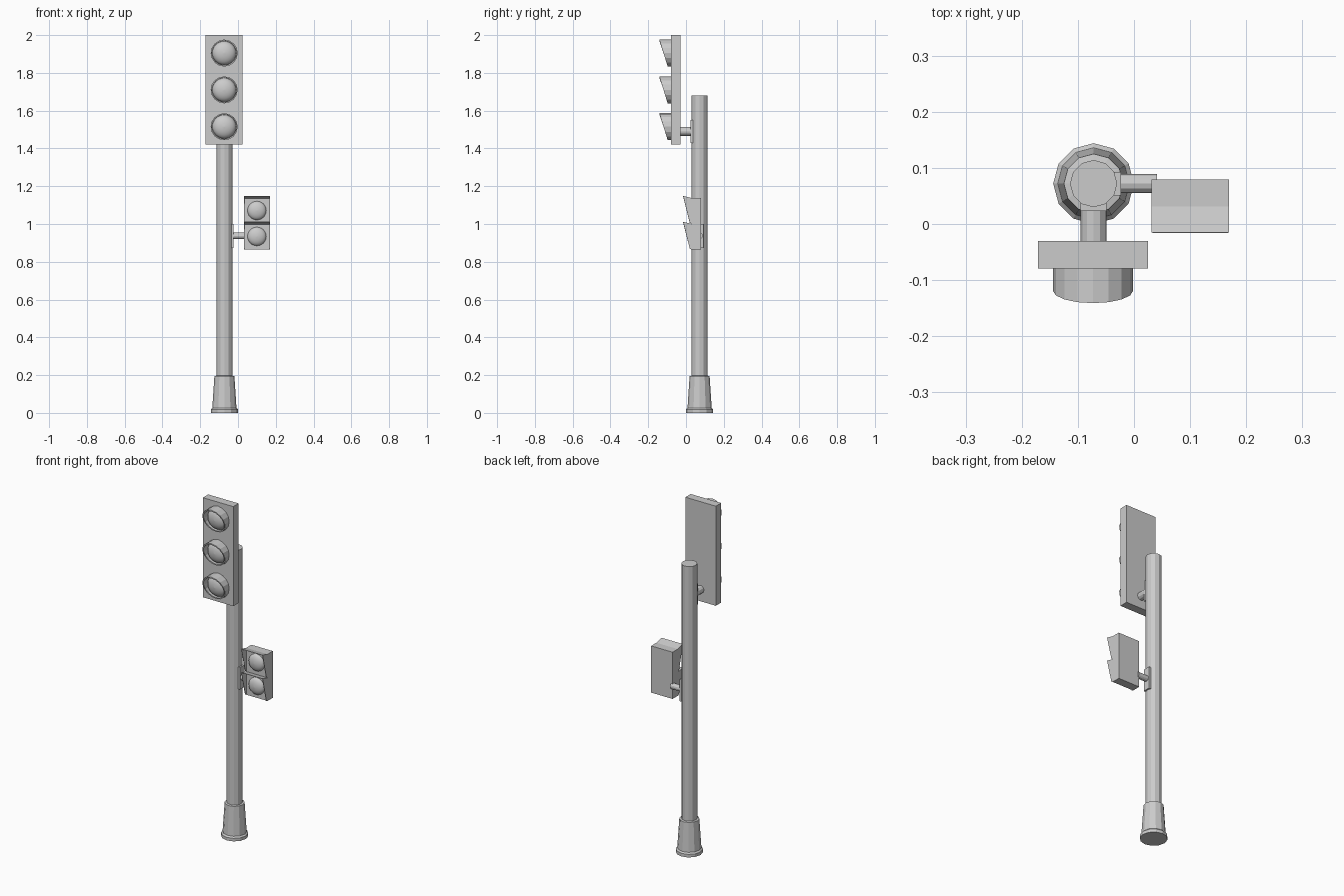
import bpy, bmesh
from math import pi, sin, cos

if "Cube" in bpy.data.objects:
    bpy.data.objects.remove(bpy.data.objects["Cube"])

PX, PY = -0.072, 0.072          # pole axis


def make(name, verts, faces):
    me = bpy.data.meshes.new(name)
    me.from_pydata(verts, [], faces)
    bm = bmesh.new()
    bm.from_mesh(me)
    bmesh.ops.recalc_face_normals(bm, faces=bm.faces)
    bm.to_mesh(me)
    bm.free()
    ob = bpy.data.objects.new(name, me)
    bpy.context.collection.objects.link(ob)
    return ob


def box(name, x, y, z):
    v = [(a, b, c) for a in x for b in y for c in z]
    f = [(0, 1, 3, 2), (4, 6, 7, 5), (0, 4, 5, 1), (2, 3, 7, 6), (0, 2, 6, 4), (1, 5, 7, 3)]
    return make(name, v, f)


def lathe(name, profile, origin, axis='Z', n=12):
    """Spin (radius, height) rings around an axis, closing both ends."""
    ox, oy, oz = origin
    v, f = [], []
    for r, h in profile:
        for i in range(n):
            a, b = r * cos(2 * pi * i / n), r * sin(2 * pi * i / n)
            p = {'Z': (a, b, h), 'Y': (a, h, b), 'X': (h, a, b)}[axis]
            v.append((ox + p[0], oy + p[1], oz + p[2]))
    for k in range(len(profile) - 1):
        for i in range(n):
            j = (i + 1) % n
            f.append((k*n + i, k*n + j, k*n + n + j, k*n + n + i))
    f += [tuple(range(n)), tuple(range((len(profile) - 1) * n, len(profile) * n))]
    return make(name, v, f)


def lens(name, x, y, z, r, depth):
    prof = [(r * cos(t * pi / 12), -depth * sin(t * pi / 12)) for t in range(6)]
    prof.append((0.002, -depth))
    ob = lathe(name, prof, (x, y, z), 'Y', 24)
    for p in ob.data.polygons:
        p.use_smooth = len(p.vertices) == 4


def round_visor(name, x, y, z, r, n=16, wall=0.007):
    """Tube with a slanted mouth, longest at the top."""
    v, f = [], []
    for i in range(n):
        a = 2 * pi * i / n
        depth = 0.041 + 0.022 * sin(a)
        for rad, d in ((r, 0), (r, depth), (r - wall, depth), (r - wall, 0)):
            v.append((x + rad * cos(a), y - d, z + rad * sin(a)))
    for i in range(n):
        j = (i + 1) % n
        for k in range(4):
            m = (k + 1) % 4
            f.append((i*4 + k, j*4 + k, j*4 + m, i*4 + m))
    make(name, v, f)


def square_visor(name, x0, x1, z0, z1):
    """Thin hood: rising top sheet and two tapered cheeks."""
    v = []
    for x in (x0, x1):
        v += [(x, 0.031, z1 - 0.012), (x, -0.015, z1), (x, 0.02, z0 + 0.004), (x, 0.031, z0)]
    ob = make(name, v, [(0, 1, 5, 4), (0, 3, 2, 1), (4, 5, 6, 7)])
    m = ob.modifiers.new("thickness", 'SOLIDIFY')
    m.thickness = 0.003
    # thicken towards the hollow side
    me = ob.data
    m.offset = -1 if me.polygons[0].normal.z > 0 else 1


# Pole and flared base
lathe("base", [(0.072, 0), (0.072, 0.018), (0.064, 0.026), (0.053, 0.195), (0.042, 0.197)], (PX, PY, 0))
lathe("pole", [(0.042, 0.19), (0.042, 1.68)], (PX, PY, 0))

# Main signal head with bracket
box("signal_board", (-0.171, 0.025), (-0.079, -0.03), (1.42, 2.0))
lathe("signal_arm", [(0.023, -0.035), (0.023, 0.035)], (PX, 0, 1.49), 'Y')
box("signal_arm_plate", (PX - 0.023, PX + 0.023), (0.023, 0.04), (1.43, 1.55))
for i, z in enumerate((1.515, 1.71, 1.905)):
    lens(f"signal_lens_{i}", PX - 0.001, -0.078, z, 0.063, 0.035)
    round_visor(f"signal_visor_{i}", PX - 0.001, -0.078, z, 0.0715)

# Pedestrian signal with bracket
box("crossing_box", (0.031, 0.169), (0.03, 0.079), (0.865, 1.137))
lathe("crossing_arm", [(0.017, -0.035), (0.017, 0.041)], (0, PY, 0.937), 'X')
box("crossing_arm_plate", (-0.04, -0.023), (0.051, 0.093), (0.872, 1.0))
for i, z in enumerate((0.865, 1.002)):
    lens(f"crossing_lens_{i}", 0.1, 0.031, z + 0.069, 0.05, 0.025)
    square_visor(f"crossing_visor_{i}", 0.031, 0.169, z, z + 0.147)
